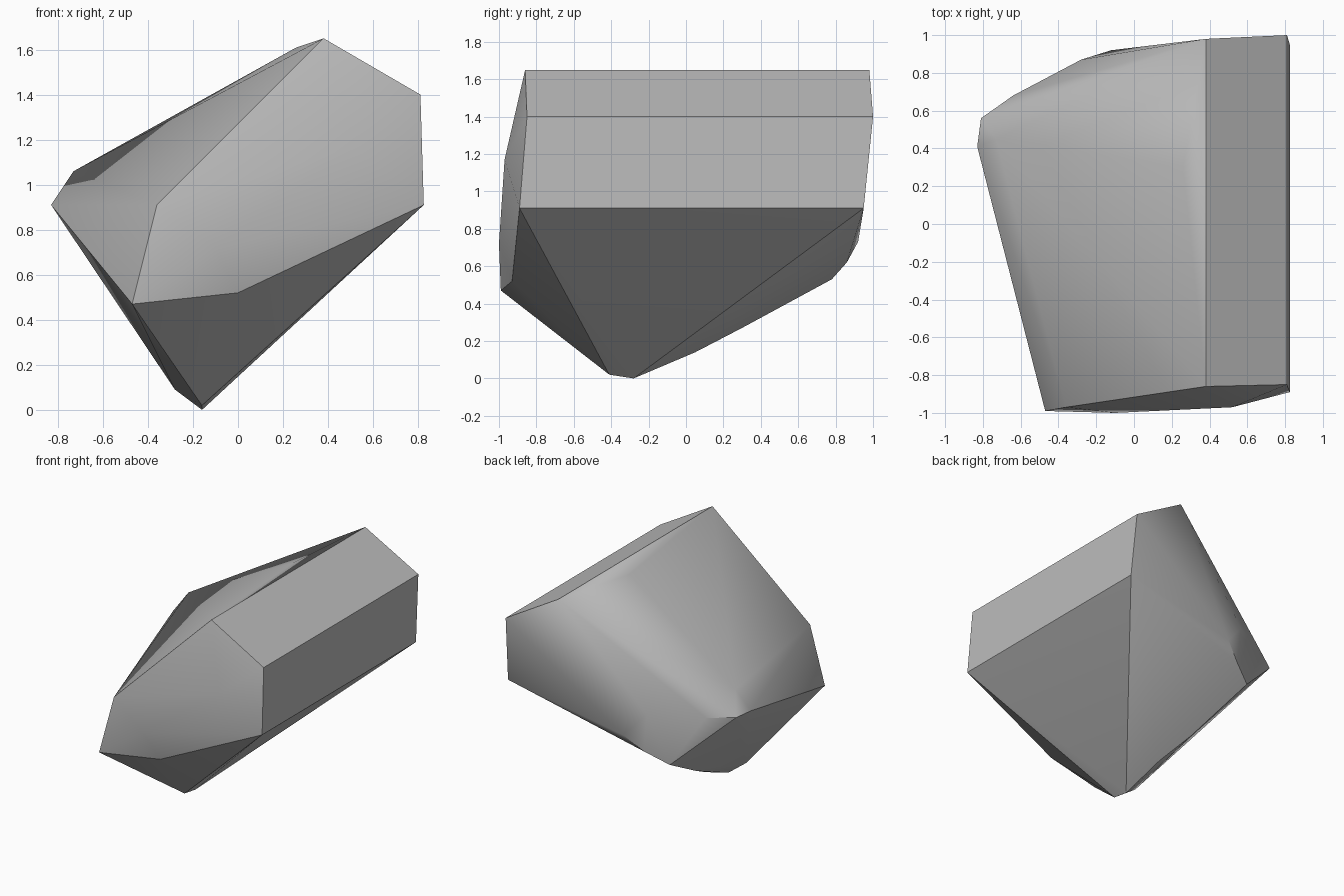
import bpy
import bmesh
from math import radians

default_cube = bpy.data.objects.get("Cube")
if default_cube:
    bpy.data.objects.remove(default_cube, do_unlink=True)


def make_material(name, colour):
    material = bpy.data.materials.new(name)
    material.use_nodes = True
    material.diffuse_color = colour
    shader = next(n for n in material.node_tree.nodes if n.type == "BSDF_PRINCIPLED")
    shader.inputs["Base Color"].default_value = colour
    return material


def make_faceted_stone(name, corners, material, smooth_angle):
    """Wrap a tight convex skin around the given corner points."""
    shape = bmesh.new()
    for corner in corners:
        shape.verts.new(corner)
    bmesh.ops.convex_hull(shape, input=shape.verts)
    # Corners that fall inside the skin are left loose, so remove them
    loose = [vert for vert in shape.verts if not vert.link_faces]
    bmesh.ops.delete(shape, geom=loose, context="VERTS")
    bmesh.ops.recalc_face_normals(shape, faces=shape.faces)
    mesh = bpy.data.meshes.new(name)
    shape.to_mesh(mesh)
    shape.free()
    mesh.materials.append(material)
    stone = bpy.data.objects.new(name, mesh)
    bpy.context.collection.objects.link(stone)
    bpy.ops.object.select_all(action="DESELECT")
    stone.select_set(True)
    bpy.context.view_layer.objects.active = stone
    bpy.ops.object.shade_smooth_by_angle(angle=radians(smooth_angle))
    return stone


# Long straight edges: each runs front to back at one x and z
long_edges = [
    (.38, 1.65, -.86, .98),
    (.81, 1.4, -.85, 1),
    (.825, .91, -.89, .95),
]
corners = [(x, y, z) for x, z, front, back in long_edges for y in (front, back)]

# Front end, bulging slightly outward
corners += [(-.36, -.97, .91), (-.47, -.99, .47), (0, -.93, .52),
            (.52, -.97, 1.17), (-.1, -1, .72)]

# Blunt left tip and the crown of the sloping top
corners += [(-.83, .41, .91), (-.81, .56, .91), (-.73, .45, 1.06),
            (.26, .3, 1.61)]

# Rounded back belly
corners += [(-.64, .68, .91), (-.28, .87, .91), (-.12, .92, .73),
            (-.25, .86, .62), (-.41, .78, .53)]

# Keel, rising from the lowest point toward the back
corners += [(-.16, -.41, .02), (-.16, -.28, 0), (-.28, -.32, .09),
            (-.2, .05, .14), (-.29, .3, .27)]

stone_grey = make_material("stone grey", (.5, .5, .5, 1))
make_faceted_stone("rock", corners, stone_grey, 30)
